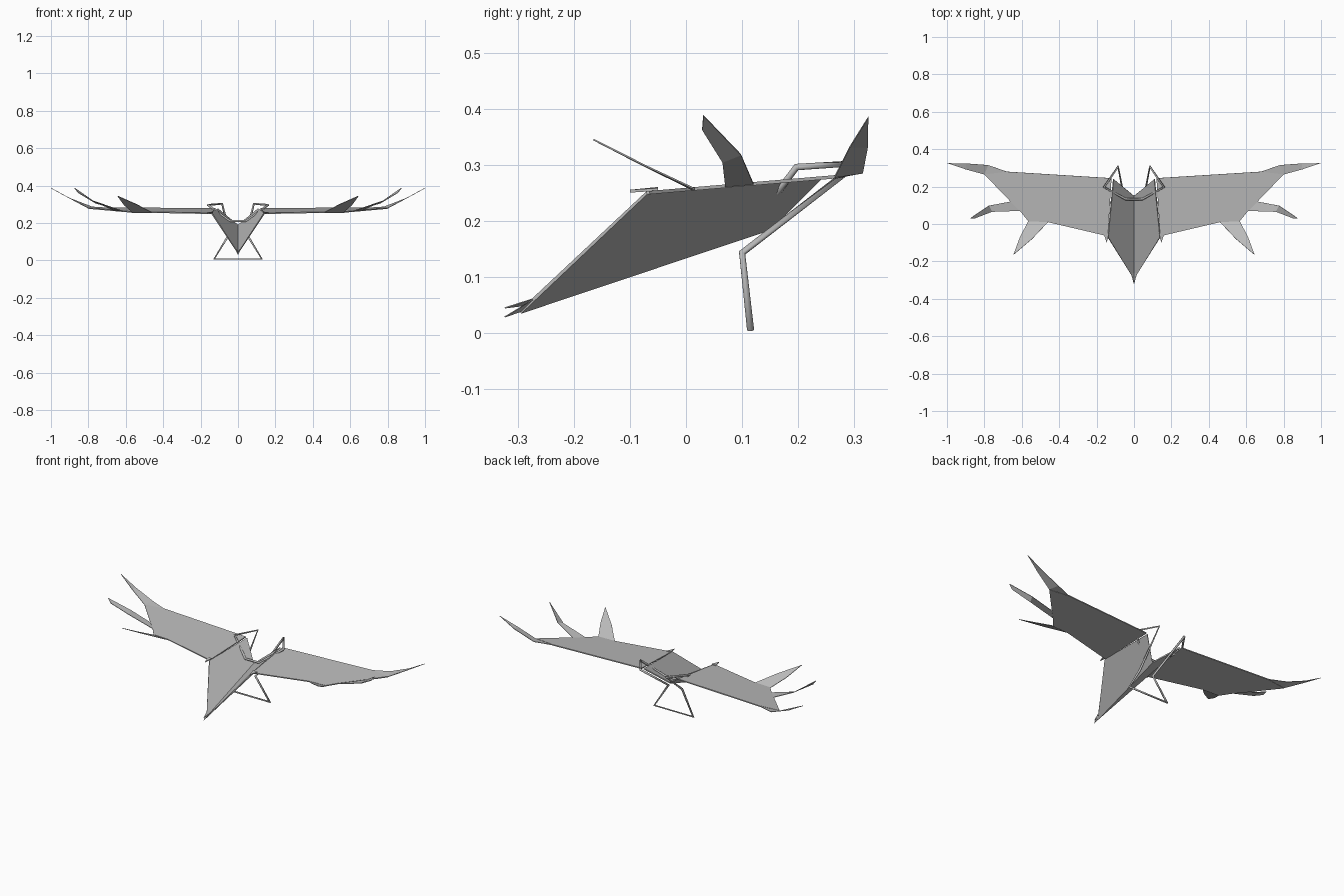
import bpy

if "Cube" in bpy.data.objects:
    bpy.data.objects.remove(bpy.data.objects["Cube"])

grey = bpy.data.materials.new("plain grey")
grey.diffuse_color = (0.5, 0.5, 0.5, 1)
grey.use_nodes = True
grey.node_tree.nodes["Principled BSDF"].inputs["Base Color"].default_value = grey.diffuse_color


def sheet(name, outlines, thickness):
    """Thin right-hand panels sharing corners, mirrored to the left."""
    points, faces = [], []
    for outline in outlines:
        face = []
        for p in outline:
            if p not in points:
                points.append(p)
            face.append(points.index(p))
        faces.append(face)
    mesh = bpy.data.meshes.new(name)
    mesh.from_pydata(points, [], faces)
    mesh.materials.append(grey)
    obj = bpy.data.objects.new(name, mesh)
    bpy.context.collection.objects.link(obj)
    mirror = obj.modifiers.new("mirror", 'MIRROR')
    mirror.use_clip = True
    solid = obj.modifiers.new("thickness", 'SOLIDIFY')
    solid.thickness = thickness
    solid.offset = 0
    return obj


def flat(x, y):
    """Point on the gently tilted wing plane."""
    return (x, y, 0.256 + 0.085 * y)


# V-shaped hull: one side panel, mirrored about the keel
nose = (0, -0.295, 0.038)
shoulder = (0.14, -0.07, 0.25)
sheet("hull", [[nose, (0, 0.15, 0.187), (0.11, 0.24, 0.276), shoulder]], 0.007)

# Small pointed tips at the nose and shoulders
sheet("nose_tip", [[(0, -0.323, 0.029), (0, -0.25, 0.053), (0.016, -0.265, 0.064)],
                   [(0, -0.323, 0.045), (0.016, -0.265, 0.064), (0, -0.25, 0.053)]], 0.002)
sheet("shoulder_tip", [[(0.146, -0.1, 0.253), (0.162, -0.05, 0.256),
                        (0.134, -0.05, 0.258)]], 0.005)

# Wing corners where the feathers start
b, c = flat(0.46, 0.01), flat(0.565, 0.015)
d, e = flat(0.61, 0.07), flat(0.66, 0.12)
f, g = flat(0.80, 0.265), flat(0.68, 0.28)
root = [flat(0.14, -0.065), flat(0.12, 0.245)]
sheet("wings", [[root[0], b, c, d, e, f, g, root[1]]], 0.006)

# Three upturned feathers on each wing
h = (0.78, 0.315, 0.286)
m1, m2 = (0.90, 0.292, 0.332), (0.90, 0.324, 0.332)
sheet("front_feather", [[g, f, h], [f, m1, m2, h],
                        [m1, (0.997, 0.325, 0.385), m2]], 0.003)
m1, m2 = (0.76, 0.065, 0.305), (0.775, 0.098, 0.318)
sheet("middle_feather", [[d, m1, m2, e],
                         [m1, (0.855, 0.029, 0.362), (0.875, 0.031, 0.388), m2]], 0.003)
m1, m2 = (0.545, -0.08, 0.301), (0.61, -0.07, 0.297)
sheet("rear_feather", [[b, m1, m2, c], [m1, (0.645, -0.165, 0.345), m2]], 0.003)

# One bent tube: handlebar, side loops and landing frame
half = [(0.045, 0.133, 0.211), (0.16, 0.197, 0.296), (0.085, 0.307, 0.303),
        (0.045, 0.10, 0.143), (0.128, 0.115, 0.0065)]
path = half + [(-x, y, z) for x, y, z in reversed(half)]
curve = bpy.data.curves.new("tube_frame", 'CURVE')
curve.dimensions = '3D'
curve.bevel_depth = 0.0065
curve.bevel_resolution = 2
spline = curve.splines.new('POLY')
spline.points.add(len(path) - 1)
for point, co in zip(spline.points, path):
    point.co = (*co, 1)
spline.use_cyclic_u = True
curve.materials.append(grey)
frame = bpy.data.objects.new("tube_frame", curve)
bpy.context.collection.objects.link(frame)
